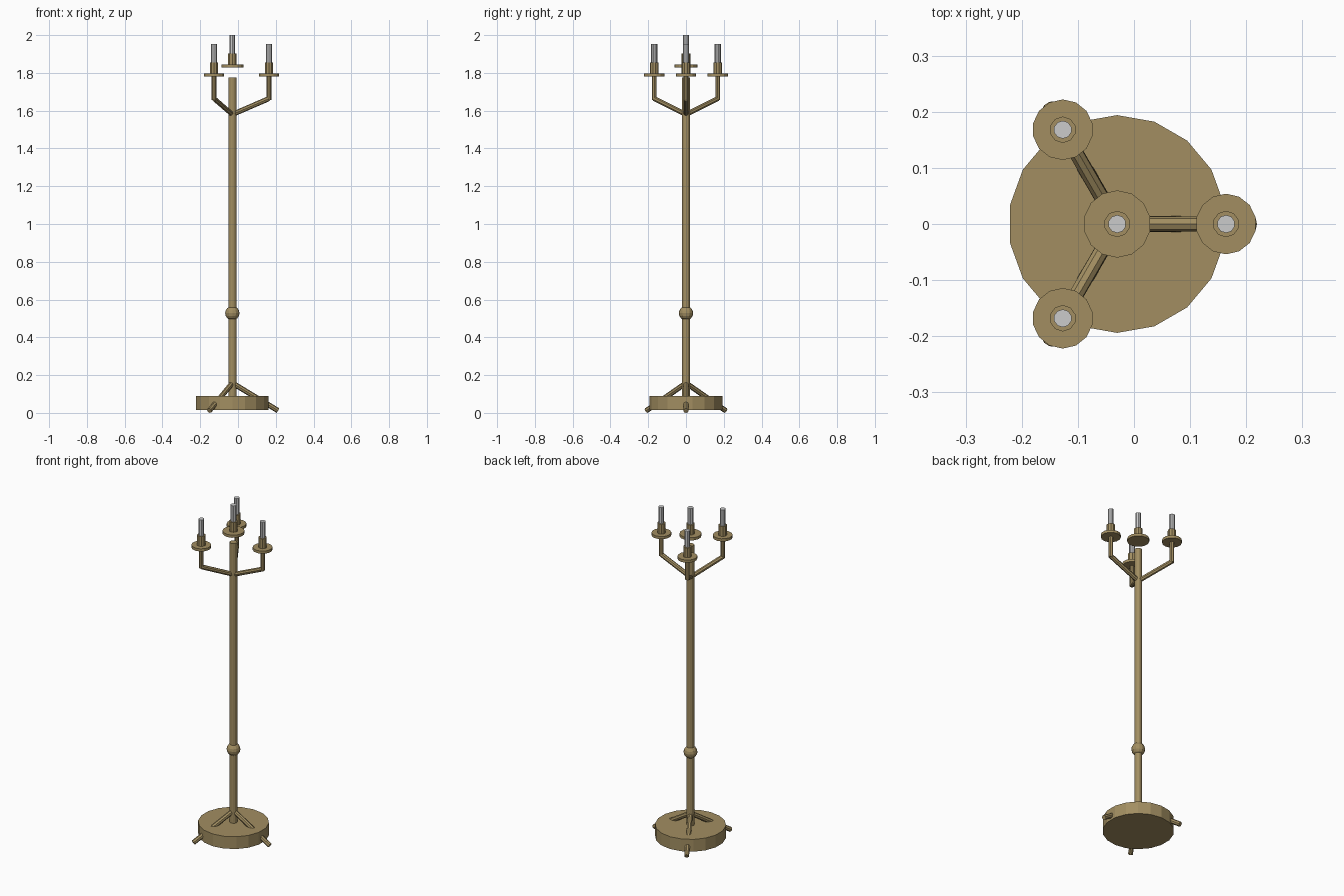
import bpy, bmesh, math
from mathutils import Vector, Matrix

if "Cube" in bpy.data.objects:
    bpy.data.objects.remove(bpy.data.objects["Cube"])

CX = -0.03  # pole axis
brass = bpy.data.materials.new("brass")
brass.diffuse_color = (0.36, 0.27, 0.12, 1)
brass.use_nodes = True
brass.node_tree.nodes["Principled BSDF"].inputs["Base Color"].default_value = brass.diffuse_color


def finish(bm, name, mat):
    me = bpy.data.meshes.new(name)
    bm.to_mesh(me)
    bm.free()
    ob = bpy.data.objects.new(name, me)
    bpy.context.collection.objects.link(ob)
    if mat:
        me.materials.append(mat)
    return ob


def rod(name, a, b, r, sides, mat=brass):
    """Flat-shaded cylinder between two points, first corner towards +y when upright."""
    a, b = Vector(a), Vector(b)
    d = b - a
    bm = bmesh.new()
    bmesh.ops.create_cone(bm, cap_ends=True, segments=sides, radius1=r, radius2=r, depth=d.length)
    rot = Vector((0, 0, 1)).rotation_difference(d).to_matrix().to_4x4()
    bm.transform(Matrix.Translation((a + b) / 2) @ rot)
    return finish(bm, name, mat)


def polar(r, ang, z):
    return (CX + r * math.cos(ang), r * math.sin(ang), z)


def candle_holder(prefix, x, y, z, dish_r):
    # dish, cup and candle stacked
    rod(prefix + "_dish", (x, y, z), (x, y, z + 0.016), dish_r, 14)
    rod(prefix + "_cup", (x, y, z + 0.014), (x, y, z + 0.075), 0.0235, 10)
    rod(prefix + "_candle", (x, y, z + 0.07), (x, y, z + 0.172), 0.016, 10, None)


# Base and pole
rod("base", (CX, 0, 0.016), (CX, 0, 0.09), 0.194, 18)
rod("pole", (CX, 0, 0.05), (CX, 0, 1.775), 0.021, 12)

# Knob on the pole
bm = bmesh.new()
bmesh.ops.create_uvsphere(bm, u_segments=12, v_segments=8, radius=0.038)
bm.transform(Matrix.Translation((CX, 0, 0.528)))
finish(bm, "knob", brass)

# Three legs and three candle arms
for i in range(3):
    ang = math.radians(120 * i)
    rod(f"leg_{i+1}", polar(0, ang, 0.158), polar(0.242, ang, 0.012), 0.014, 8)
    rod(f"arm_lower_{i+1}", polar(0, ang, 1.58), polar(0.194, ang, 1.664), 0.0135, 8)
    rod(f"arm_upper_{i+1}", polar(0.194, ang, 1.657), polar(0.194, ang, 1.785), 0.0125, 8)
    x, y, z = polar(0.194, ang, 1.781)
    candle_holder(f"outer_{i+1}", x, y, z, 0.054)

# Centre candle floating just above the pole
candle_holder("centre", CX, 0, 1.828, 0.06)
